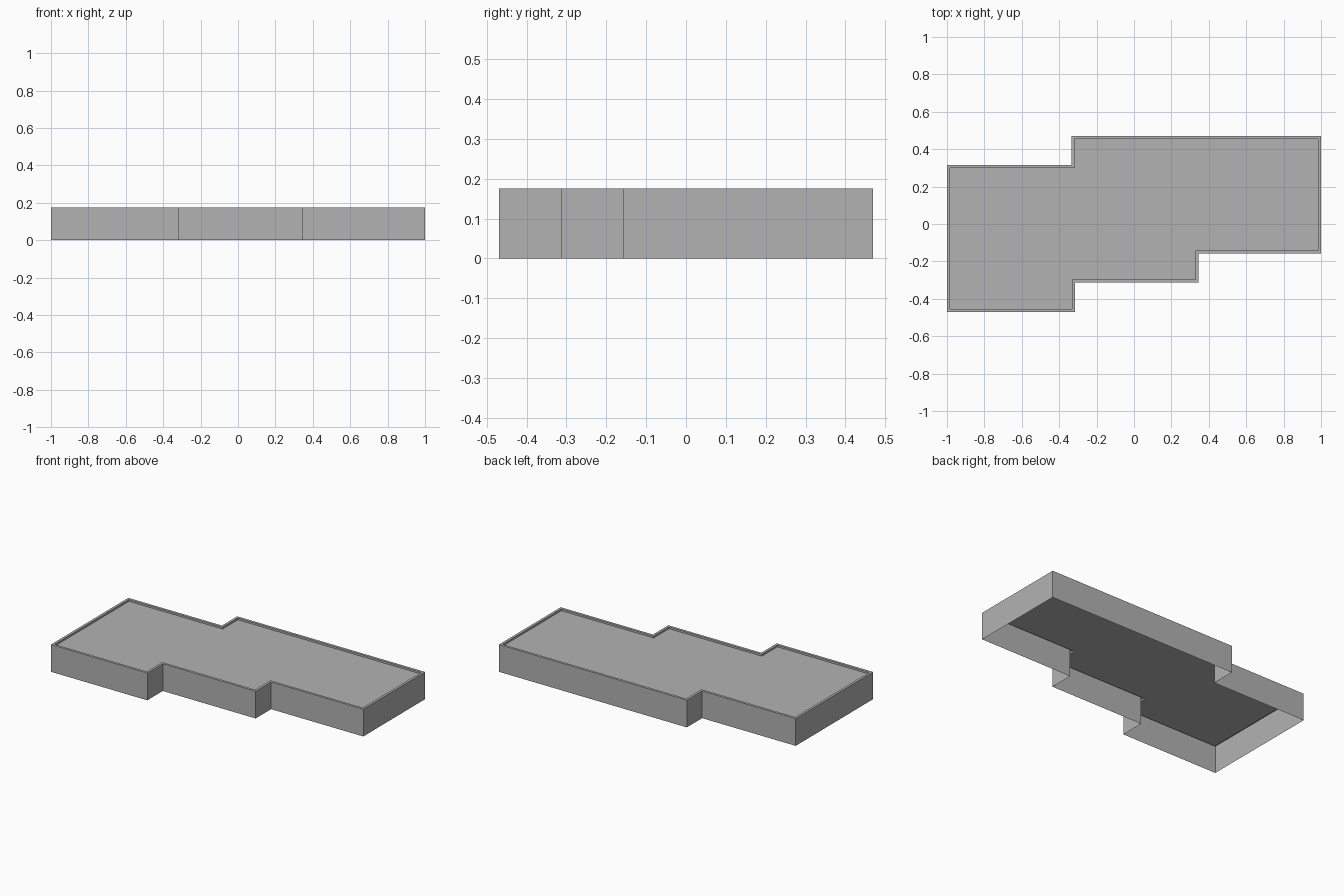
import bpy
from mathutils import Vector

cube = bpy.data.objects.get("Cube")
if cube:
    bpy.data.objects.remove(cube, do_unlink=True)

HEIGHT = 0.175       # top of the parapet
DECK = 0.163         # roof deck, just below the parapet
RIM = 0.016          # parapet width

# Stepped footprint, counter-clockwise
OUTLINE = [(-1, -0.47), (-0.315, -0.47), (-0.315, -0.313), (0.345, -0.313),
           (0.345, -0.157), (1, -0.157), (1, 0.47), (-0.335, 0.47),
           (-0.335, 0.315), (-1, 0.315)]

grey = bpy.data.materials.new("plain grey")
grey.use_nodes = True
colour = (0.45, 0.45, 0.45, 1)
grey.diffuse_color = colour
grey.node_tree.nodes["Principled BSDF"].inputs["Base Color"].default_value = colour


def inset(points, d):
    """Move every edge of a counter-clockwise right-angled outline inwards."""
    result = []
    for i, p in enumerate(points):
        p = Vector(p)
        a = (p - Vector(points[i - 1])).normalized()
        b = (Vector(points[(i + 1) % len(points)]) - p).normalized()
        result.append(tuple(p + d * (Vector((-a.y, a.x)) + Vector((-b.y, b.x)))))
    return result


def make_object(name, verts, faces):
    mesh = bpy.data.meshes.new(name)
    mesh.from_pydata(verts, [], faces)
    mesh.materials.append(grey)
    obj = bpy.data.objects.new(name, mesh)
    bpy.context.collection.objects.link(obj)
    return obj


def ring_surface(name, rings):
    """Join successive (outline, z) rings with quads."""
    n = len(rings[0][0])
    verts = [(x, y, z) for points, z in rings for x, y in points]
    faces = [(r * n + i, r * n + (i + 1) % n,
              (r + 1) * n + (i + 1) % n, (r + 1) * n + i)
             for r in range(len(rings) - 1) for i in range(n)]
    return make_object(name, verts, faces)


inner = inset(OUTLINE, RIM)

# Thin outer walls, open underneath
ring_surface("outer_walls", [(OUTLINE, 0), (OUTLINE, HEIGHT)])

# Flat rim and its short inner face
ring_surface("parapet_rim", [(OUTLINE, HEIGHT), (inner, HEIGHT), (inner, DECK)])

# Recessed flat roof
make_object("roof_deck", [(x, y, DECK) for x, y in inner], [tuple(range(len(inner)))])
